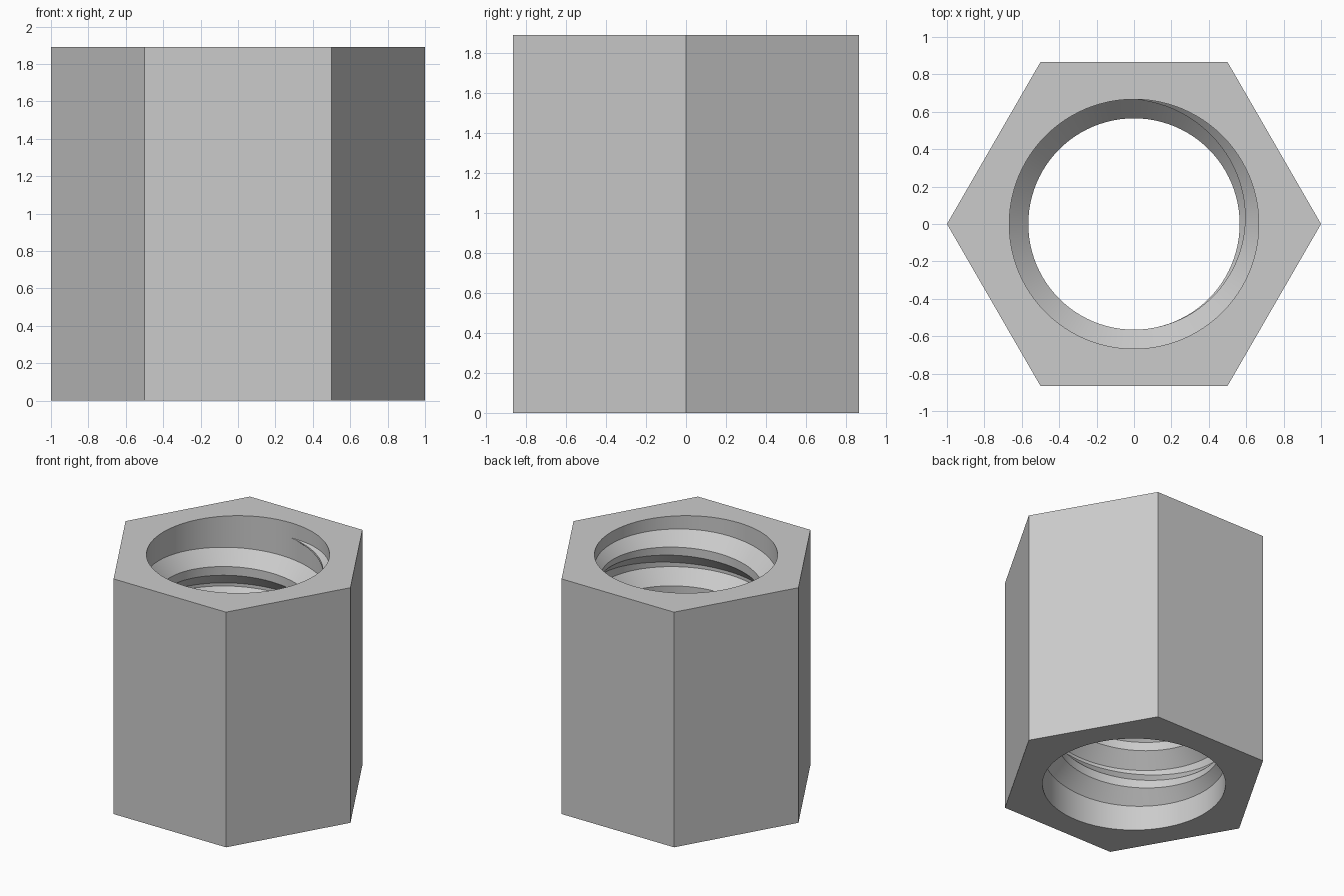
import bpy
import math

if "Cube" in bpy.data.objects:
    bpy.data.objects.remove(bpy.data.objects["Cube"])

HEIGHT = 1.89
ROOT_R, CREST_R = 0.667, 0.565     # bore wall and thread crest radii
STEPS = 96                         # segments per turn
TURNS = 5
PITCH = 0.311
Z_START = 0.215                    # thread centre height at its lower tip
START = math.radians(90)
FADE = 170 / 360                   # run-out length in turns

steel = bpy.data.materials.new("grey steel")
steel.diffuse_color = (0.6, 0.6, 0.6, 1)
steel.use_nodes = True
steel.node_tree.nodes["Principled BSDF"].inputs["Base Color"].default_value = steel.diffuse_color


def make(name, verts, faces):
    mesh = bpy.data.meshes.new(name)
    mesh.from_pydata(verts, [], faces)
    mesh.materials.append(steel)
    obj = bpy.data.objects.new(name, mesh)
    bpy.context.collection.objects.link(obj)
    return obj


def select(obj):
    bpy.ops.object.select_all(action='DESELECT')
    obj.select_set(True)
    bpy.context.view_layer.objects.active = obj


def prism(name, sides, radius, z0, z1):
    verts = [(radius * math.cos(2 * math.pi * i / sides),
              radius * math.sin(2 * math.pi * i / sides), z)
             for z in (z0, z1) for i in range(sides)]
    faces = [(i, (i + 1) % sides, sides + (i + 1) % sides, sides + i)
             for i in range(sides)]
    faces += [tuple(reversed(range(sides))), tuple(range(sides, 2 * sides))]
    return make(name, verts, faces)


# Hexagonal body with a round bore through it
body = prism("hex_body", 6, 1.0, 0, HEIGHT)
cutter = prism("bore_cutter", STEPS, ROOT_R, -0.2, HEIGHT + 0.2)
cutter.hide_render = True
select(body)
cut = body.modifiers.new("bore", 'BOOLEAN')
cut.operation = 'DIFFERENCE'
cut.solver = 'EXACT'
cut.object = cutter
bpy.ops.object.modifier_apply(modifier=cut.name)
bpy.data.objects.remove(cutter)
bpy.ops.object.shade_smooth_by_angle(angle=math.radians(25))

# Helical thread ridge that fades into the bore wall at both ends
verts, faces = [], []
for i in range(TURNS * STEPS + 1):
    turn = i / STEPS
    angle = START + 2 * math.pi * turn
    t = min(1, turn / FADE, (TURNS - turn) / FADE)
    size = 1 - (1 - t) ** 1.7
    z = Z_START + PITCH * turn
    crest = ROOT_R - (ROOT_R - CREST_R) * size
    for r, dz in ((ROOT_R + 0.002, -0.145), (crest, -0.035),
                  (crest, 0.035), (ROOT_R + 0.002, 0.145)):
        verts.append((r * math.cos(angle), r * math.sin(angle), z + dz * size))
for i in range(TURNS * STEPS):
    a, b = 4 * i, 4 * i + 4
    faces += [(a + k, a + k + 1, b + k + 1, b + k) for k in range(3)]
thread = make("inner_thread", verts, faces)
select(thread)
bpy.ops.object.shade_smooth_by_angle(angle=math.radians(25))
